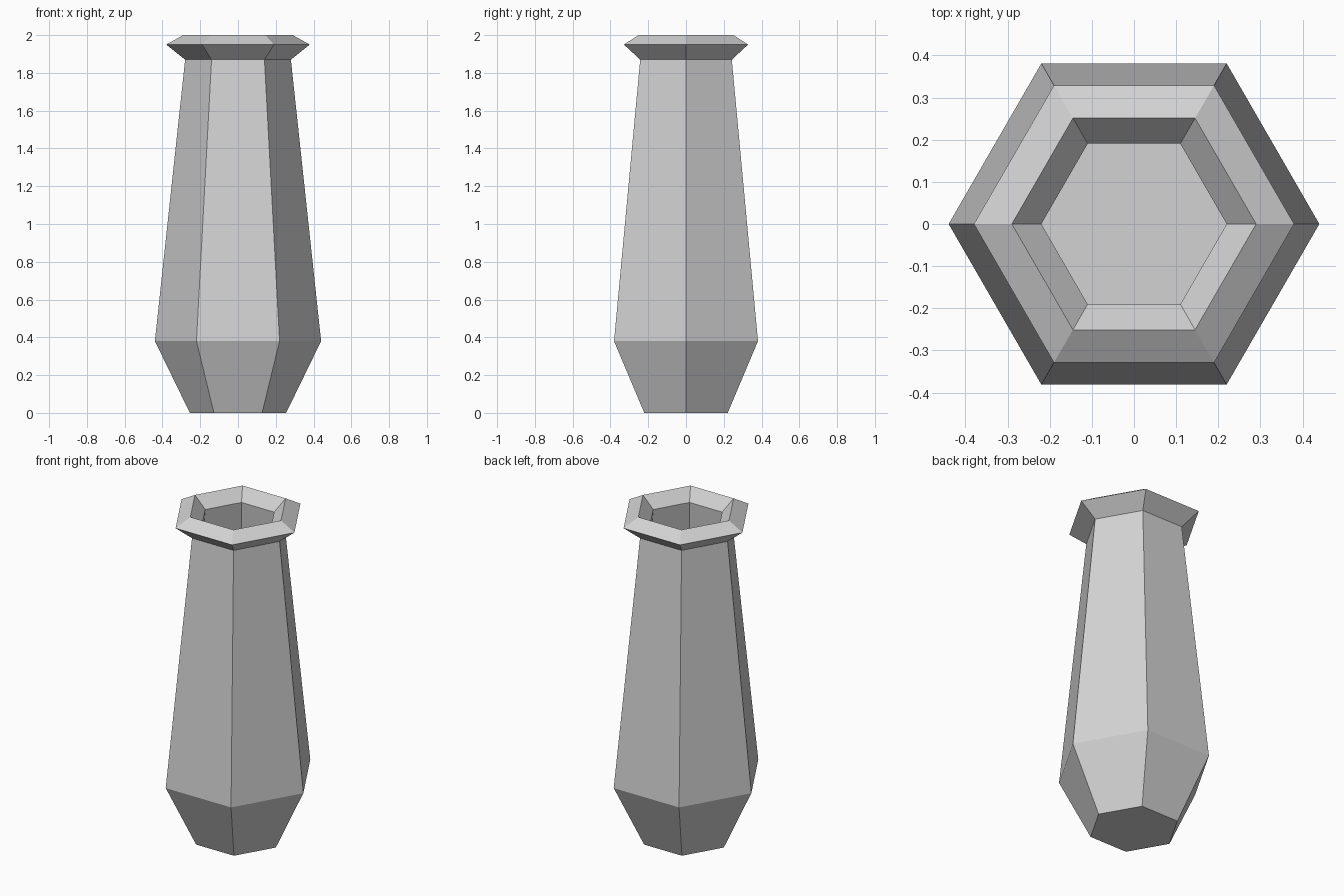
import bpy
import bmesh
from math import cos, sin, tau

cube = bpy.data.objects.get("Cube")
if cube:
    bpy.data.objects.remove(cube, do_unlink=True)

SIDES = 6

# One plain grey clay
clay = bpy.data.materials.new("light grey clay")
clay.use_nodes = True
grey = (0.65, 0.65, 0.65, 1)
clay.diffuse_color = grey
clay.node_tree.nodes["Principled BSDF"].inputs["Base Color"].default_value = grey

# Profile as (corner radius, height): outside, lip, then down the inside
profile = [
    (0.255, 0.0), (0.44, 0.38), (0.28, 1.87),   # foot, shoulder, neck
    (0.38, 1.95), (0.29, 2.0), (0.22, 1.93),    # flared rim and lip
    (0.375, 0.4), (0.225, 0.06),                # hollow inside
]


def lathe(name, points, material):
    """Sweep a profile around z into flat-sided rings, capped at both ends."""
    bm = bmesh.new()
    rings = [[bm.verts.new((r * cos(tau * i / SIDES), r * sin(tau * i / SIDES), z))
              for i in range(SIDES)] for r, z in points]
    for low, high in zip(rings, rings[1:]):
        for i in range(SIDES):
            j = (i + 1) % SIDES
            bm.faces.new((low[i], low[j], high[j], high[i]))
    bm.faces.new(rings[0][::-1])    # underside
    bm.faces.new(rings[-1])         # inner floor
    bmesh.ops.recalc_face_normals(bm, faces=bm.faces)
    mesh = bpy.data.meshes.new(name)
    bm.to_mesh(mesh)
    bm.free()
    mesh.materials.append(material)
    obj = bpy.data.objects.new(name, mesh)
    bpy.context.collection.objects.link(obj)
    return obj


lathe("vase", profile, clay)
